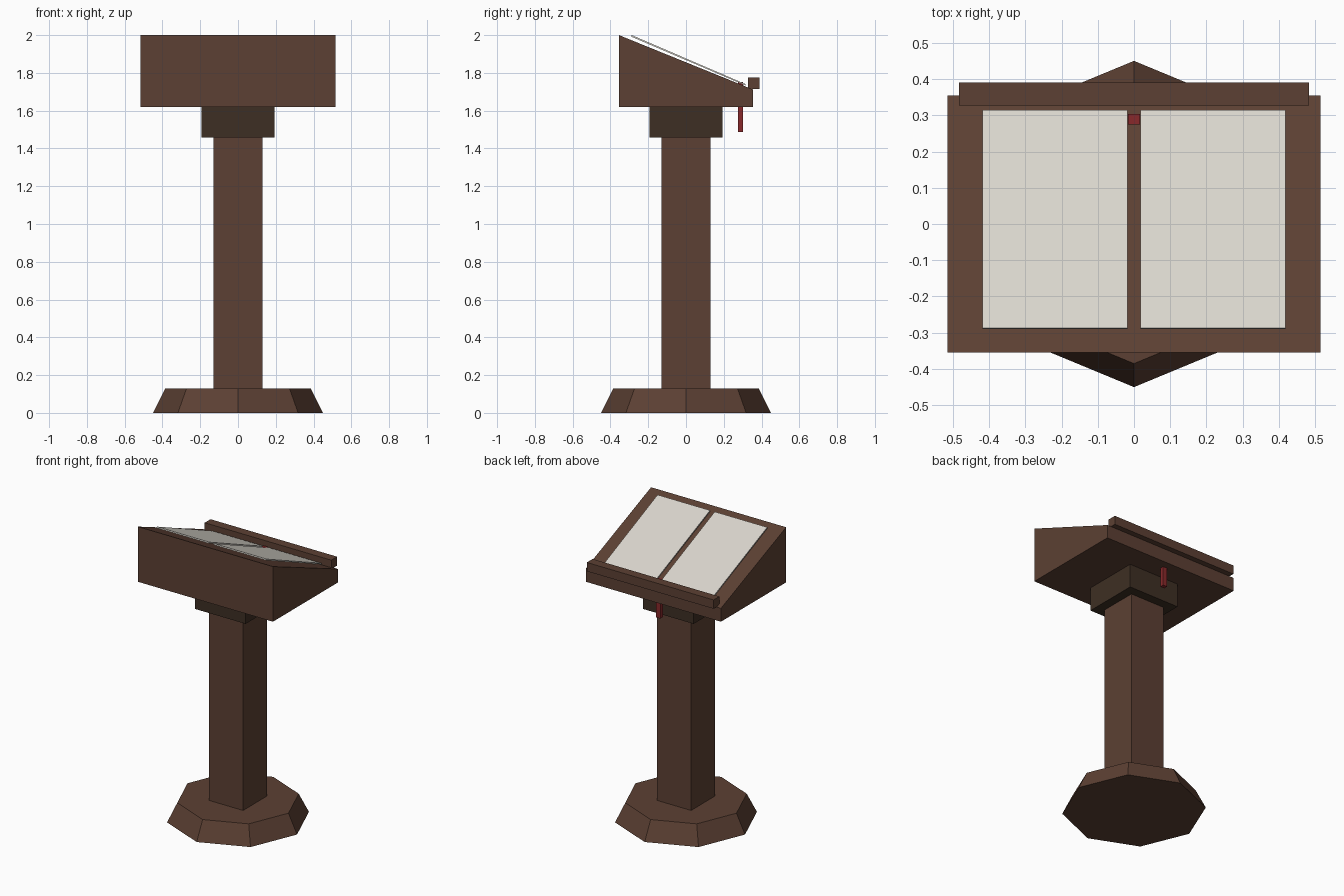
import bpy
import bmesh

cube = bpy.data.objects.get("Cube")
if cube:
    bpy.data.objects.remove(cube, do_unlink=True)


def material(name, color):
    mat = bpy.data.materials.new(name)
    mat.use_nodes = True
    mat.diffuse_color = (*color, 1)
    mat.node_tree.nodes["Principled BSDF"].inputs["Base Color"].default_value = (*color, 1)
    return mat


wood = material("brown wood", (0.107, 0.051, 0.033))
dark_wood = material("dark wood", (0.048, 0.028, 0.017))
paper = material("cream paper", (0.70, 0.67, 0.61))
red = material("red ribbon", (0.25, 0.022, 0.024))


def finish(bm, name, mat):
    bmesh.ops.recalc_face_normals(bm, faces=bm.faces)
    mesh = bpy.data.meshes.new(name)
    bm.to_mesh(mesh)
    bm.free()
    mesh.materials.append(mat)
    obj = bpy.data.objects.new(name, mesh)
    bpy.context.collection.objects.link(obj)
    return obj


def prism(name, mat, x0, x1, profile):
    """Extrude a (y, z) side profile from x0 to x1."""
    bm = bmesh.new()
    face = bm.faces.new([bm.verts.new((x0, y, z)) for y, z in profile])
    out = bmesh.ops.extrude_face_region(bm, geom=[face])
    verts = [v for v in out["geom"] if isinstance(v, bmesh.types.BMVert)]
    bmesh.ops.translate(bm, verts=verts, vec=(x1 - x0, 0, 0))
    return finish(bm, name, mat)


def box(name, mat, x, y0, y1, z0, z1):
    return prism(name, mat, -x, x, [(y0, z0), (y1, z0), (y1, z1), (y0, z1)])


# Octagonal tapered foot
bm = bmesh.new()
bmesh.ops.create_cone(bm, cap_ends=True, segments=8, radius1=0.45, radius2=0.385, depth=0.13)
bmesh.ops.translate(bm, verts=bm.verts, vec=(0, 0, 0.065))
finish(bm, "base", wood)

# Post and collar
box("post", wood, 0.13, -0.13, 0.13, 0.13, 1.46)
box("collar", dark_wood, 0.193, -0.193, 0.193, 1.457, 1.62)

# Sloped desk with a stop ledge along its low edge
prism("desk", wood, -0.515, 0.515,
      [(-0.355, 1.62), (0.355, 1.62), (0.355, 1.712), (-0.355, 2.0)])
box("ledge", wood, 0.483, 0.327, 0.39, 1.714, 1.775)

# Two thin pages resting on the ledge, raised at the high edge
for side, x0, x1 in (("left", 0.018, 0.418), ("right", -0.418, -0.018)):
    prism(side + "_page", paper, x0, x1,
          [(-0.29, 1.992), (0.315, 1.733), (0.315, 1.741), (-0.287, 2.0)])

# Bookmark ribbon passing through the desk
box("ribbon", red, 0.016, 0.275, 0.303, 1.488, 1.751)
